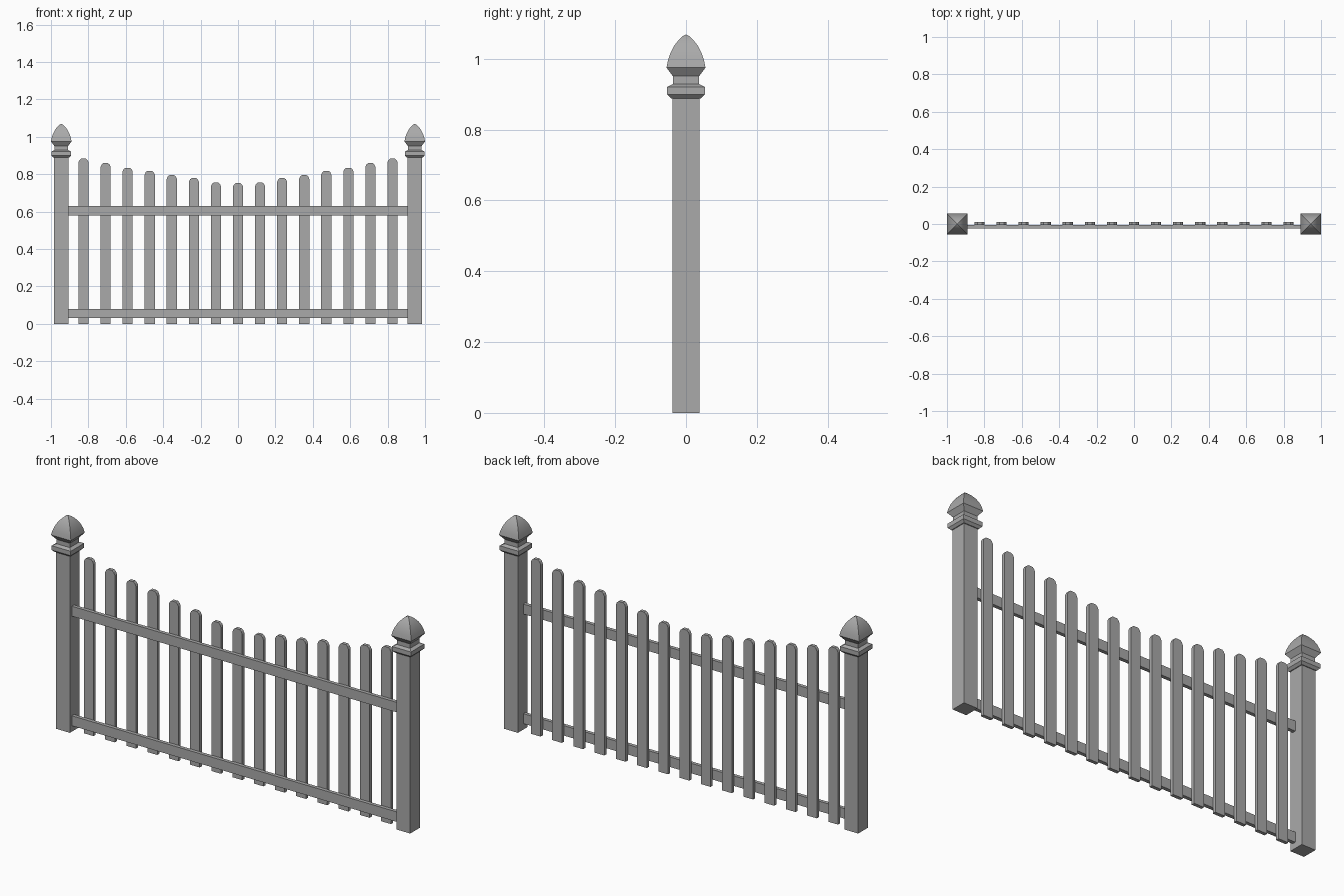
import bpy, bmesh, math
from mathutils import Vector

cube = bpy.data.objects.get("Cube")
if cube:
    bpy.data.objects.remove(cube, do_unlink=True)

grey = bpy.data.materials.new("weathered_grey")
grey.use_nodes = True
colour = (0.4, 0.4, 0.4, 1)
grey.diffuse_color = colour
grey.node_tree.nodes["Principled BSDF"].inputs["Base Color"].default_value = colour


def finish(name, bm, smooth=False):
    bmesh.ops.recalc_face_normals(bm, faces=bm.faces[:])
    mesh = bpy.data.meshes.new(name)
    bm.to_mesh(mesh)
    bm.free()
    mesh.materials.append(grey)
    obj = bpy.data.objects.new(name, mesh)
    bpy.context.collection.objects.link(obj)
    if smooth:
        bpy.ops.object.select_all(action='DESELECT')
        obj.select_set(True)
        bpy.context.view_layer.objects.active = obj
        bpy.ops.object.shade_smooth_by_angle(angle=math.radians(25))
    return obj


def square_stack(name, x, profile, smooth=False):
    """Loft square rings given as (half width, height); zero width makes a tip."""
    bm = bmesh.new()
    rings = []
    for r, z in profile:
        corners = [(-r, -r), (r, -r), (r, r), (-r, r)] if r else [(0, 0)]
        rings.append([bm.verts.new((x + a, b, z)) for a, b in corners])
    bm.faces.new(rings[0])
    for low, high in zip(rings, rings[1:]):
        for i in range(4):
            j = (i + 1) % 4
            if len(high) == 1:
                bm.faces.new((low[i], low[j], high[0]))
            else:
                bm.faces.new((low[i], low[j], high[j], high[i]))
    if len(rings[-1]) == 4:
        bm.faces.new(rings[-1])
    return finish(name, bm, smooth)


def extruded(name, outline, y0, y1):
    """Extrude an (x, z) outline from y0 to y1."""
    bm = bmesh.new()
    face = bm.faces.new([bm.verts.new((x, y0, z)) for x, z in outline])
    new = bmesh.ops.extrude_face_region(bm, geom=[face])["geom"]
    moved = [v for v in new if isinstance(v, bmesh.types.BMVert)]
    bmesh.ops.translate(bm, verts=moved, vec=Vector((0, y1 - y0, 0)))
    return finish(name, bm)


# Posts with collar, neck and pointed dome
collar = [(0.038, 0.888), (0.042, 0.888), (0.053, 0.899), (0.053, 0.921),
          (0.037, 0.929), (0.037, 0.951), (0.055, 0.975)]
dome = [(0.051, 0.995), (0.044, 1.016), (0.034, 1.036),
        (0.021, 1.053), (0.011, 1.063), (0, 1.069)]
for side, x in (("right", -0.945), ("left", 0.945)):
    square_stack(side + "_post", x, [(0.038, 0), (0.038, 0.889)])
    square_stack(side + "_finial", x, collar + dome, smooth=True)

# Horizontal rails on the front of the pickets
for name, z in (("lower_rail", 0.03), ("upper_rail", 0.58)):
    extruded(name, [(-0.908, z), (0.908, z), (0.908, z + 0.05), (-0.908, z + 0.05)],
             -0.023, -0.005)

# Pickets with clipped round tops, lowest in the middle
heights = [0.752, 0.755, 0.779, 0.795, 0.818, 0.834, 0.859, 0.883]
half = 0.027
for n in range(-7, 8):
    x, top = n * 0.118, heights[abs(n)]
    right_edge = [(half, 0), (half, top - 0.02), (0.021, top - 0.007), (0.012, top)]
    outline = right_edge + [(-a, z) for a, z in reversed(right_edge)]
    extruded(f"picket_{n + 8}", [(x + a, z) for a, z in outline], -0.005, 0.012)
